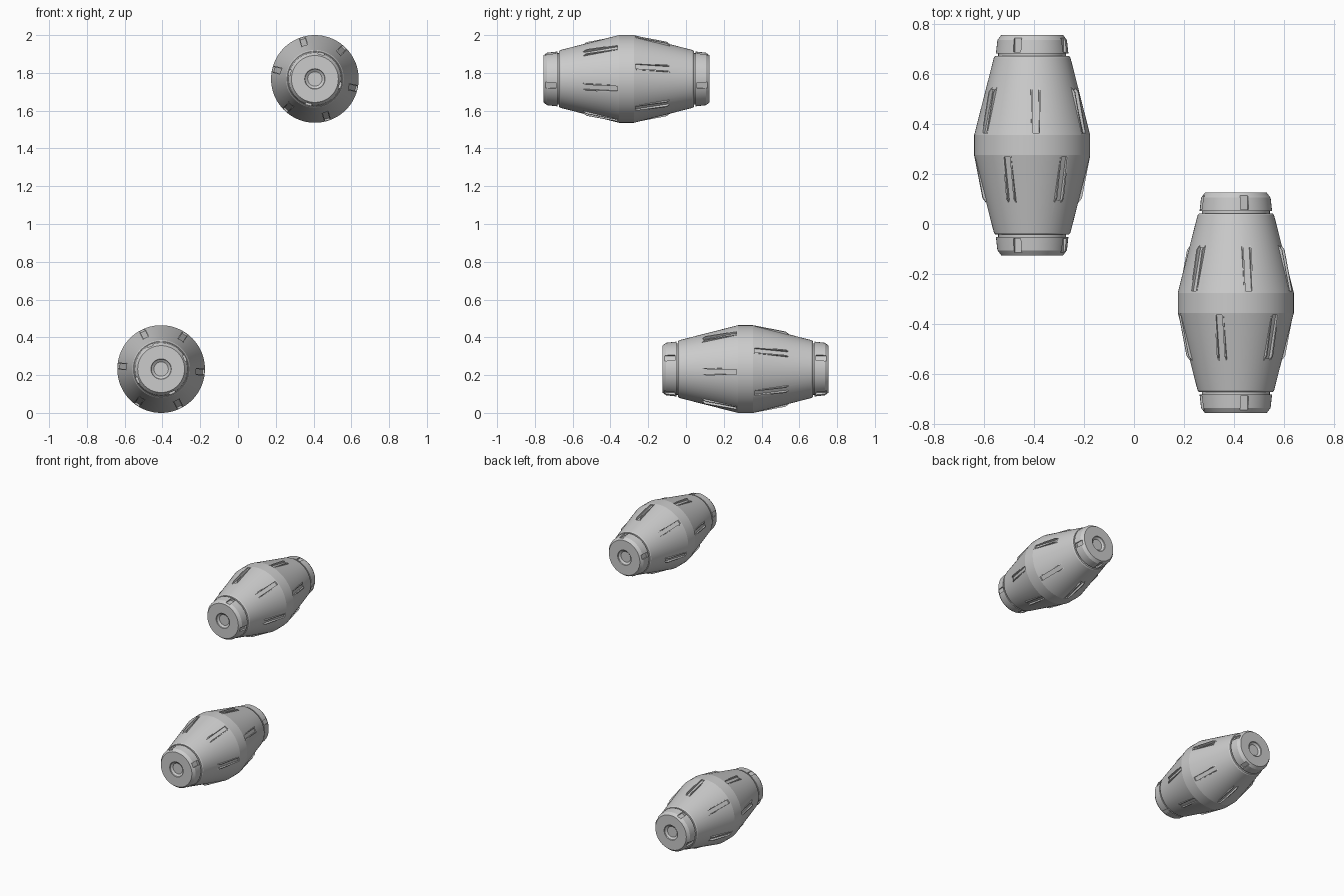
import bpy, bmesh
from math import sin, cos, pi, radians

if "Cube" in bpy.data.objects:
    bpy.data.objects.remove(bpy.data.objects["Cube"])

SEG = 72


def finish(name, bm):
    bmesh.ops.recalc_face_normals(bm, faces=bm.faces)
    me = bpy.data.meshes.new(name)
    bm.to_mesh(me)
    bm.free()
    ob = bpy.data.objects.new(name, me)
    bpy.context.collection.objects.link(ob)
    return ob


def lathe(name, profile):
    """Revolve (y, radius) points around the Y axis, closing both ends."""
    bm = bmesh.new()
    rings = []
    for y, r in profile:
        rings.append([bm.verts.new((r * cos(2 * pi * i / SEG), y, r * sin(2 * pi * i / SEG)))
                      for i in range(SEG)])
    for a, b in zip(rings, rings[1:]):
        for i in range(SEG):
            j = (i + 1) % SEG
            bm.faces.new((a[i], a[j], b[j], b[i]))
    bm.faces.new(rings[0])
    bm.faces.new(rings[-1])
    return finish(name, bm)


def prism(bm, outline, angle, t0, t1, side):
    """Extrude a (y, radius) outline tangentially, placed at an angle round the axis."""
    c, s = cos(angle), sin(angle)
    ends = [[bm.verts.new((r * c - t * s, side * y, r * s + t * c)) for y, r in outline]
            for t in (t0, t1)]
    n = len(outline)
    for i in range(n):
        j = (i + 1) % n
        bm.faces.new((ends[0][i], ends[0][j], ends[1][j], ends[1][i]))
    bm.faces.new(ends[0])
    bm.faces.new(ends[1])


def smooth(ob):
    bpy.ops.object.select_all(action='DESELECT')
    ob.select_set(True)
    bpy.context.view_layer.objects.active = ob
    bpy.ops.object.shade_smooth_by_angle(angle=radians(12))


# half profile from the middle band out to the end recess
HALF = [(0.04, 0.232), (0.350, 0.153), (0.357, 0.147), (0.357, 0.136), (0.366, 0.136),
        (0.366, 0.145), (0.420, 0.139), (0.440, 0.124), (0.440, 0.054),
        (0.434, 0.052), (0.424, 0.038)]
PROFILE = [(-y, r) for y, r in reversed(HALF)] + HALF

RAIL = [(0.042, 0.231), (0.212, 0.198), (0.230, 0.184), (0.230, 0.165), (0.042, 0.21)]
GROOVE = [(0.048, 0.26), (0.222, 0.26), (0.222, 0.180), (0.048, 0.220)]
NOTCH = [(0.372, 0.17), (0.428, 0.17), (0.428, 0.130), (0.372, 0.130)]


def barrel(label, location, turn):
    body = lathe(label + "_barrel_body", PROFILE)
    cut, rails = bmesh.new(), bmesh.new()
    for side, stagger in ((-1, -4), (1, 26)):
        # six slots per half, each between two raised rails
        for k in range(6):
            a = radians(turn + stagger + 60 * k)
            prism(cut, GROOVE, a, -0.013, 0.013, side)
            prism(rails, RAIL, a, -0.019, -0.013, side)
            prism(rails, RAIL, a, 0.013, 0.019, side)
        # four notches in each end cap
        for k in range(4):
            prism(cut, NOTCH, radians(turn + 25 + 90 * k), -0.016, 0.016, side)
    cutter = finish(label + "_slot_cutter", cut)
    cutter.hide_render = True
    mod = body.modifiers.new("slots", 'BOOLEAN')
    mod.operation = 'DIFFERENCE'
    mod.solver = 'EXACT'
    mod.object = cutter
    bpy.context.view_layer.update()
    deps = bpy.context.evaluated_depsgraph_get()
    cut_mesh = bpy.data.meshes.new_from_object(body.evaluated_get(deps))
    body.modifiers.clear()
    body.data = cut_mesh
    bpy.data.objects.remove(cutter)
    smooth(body)
    rail_ob = finish(label + "_slot_rails", rails)
    for ob in (body, rail_ob):
        ob.location = location


# two matching barrels at opposite corners
barrel("lower", (-0.407, 0.315, 0.232), 0)
barrel("upper", (0.407, -0.315, 1.768), 51)
